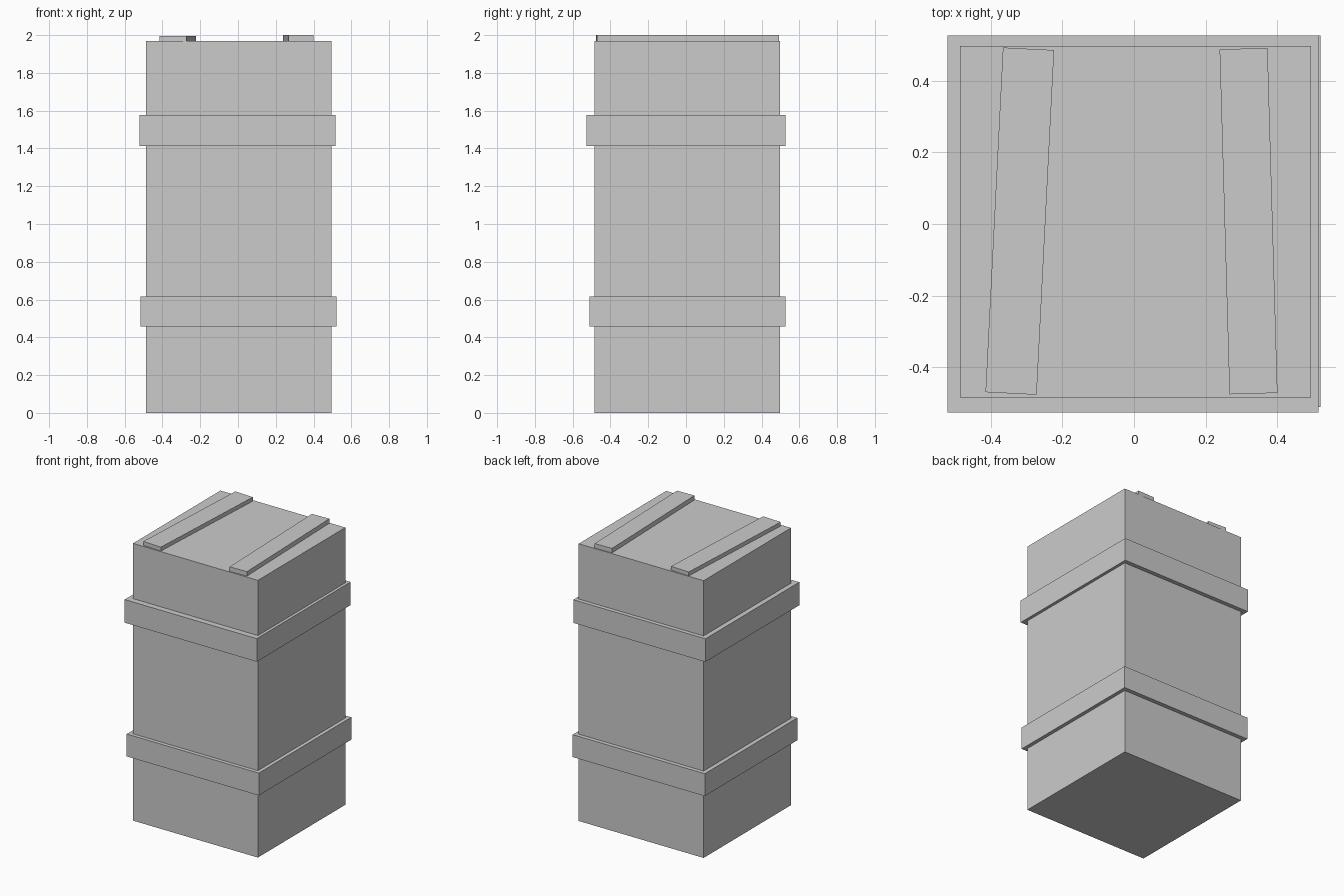
import bpy
from math import radians

if "Cube" in bpy.data.objects:
    bpy.data.objects.remove(bpy.data.objects["Cube"])


def box(name, x, y, z, angle=0.0):
    """Box from (min, max) ranges, turned about its own vertical axis."""
    centre = [(a + b) / 2 for a, b in (x, y, z)]
    bpy.ops.mesh.primitive_cube_add(size=1, location=centre)
    ob = bpy.context.object
    ob.name = name
    ob.scale = [b - a for a, b in (x, y, z)]
    ob.rotation_euler.z = radians(angle)
    return ob


# Tall crate body
box("crate_body", (-0.486, 0.495), (-0.484, 0.497), (0, 1.968))

# Bands wrapped around the body
box("lower_band", (-0.516, 0.521), (-0.511, 0.5265), (0.458, 0.617))
box("upper_band", (-0.521, 0.516), (-0.5265, 0.5265), (1.412, 1.576))

# Slightly crooked slats on the lid
for name, cx, width, top, angle in (
    ("left_lid_slat", -0.319, 0.143, 1.996, -2.9),
    ("right_lid_slat", 0.320, 0.134, 2.0, 1.65),
):
    box(name, (cx - width / 2, cx + width / 2), (-0.474, 0.490), (1.96, top), angle)
